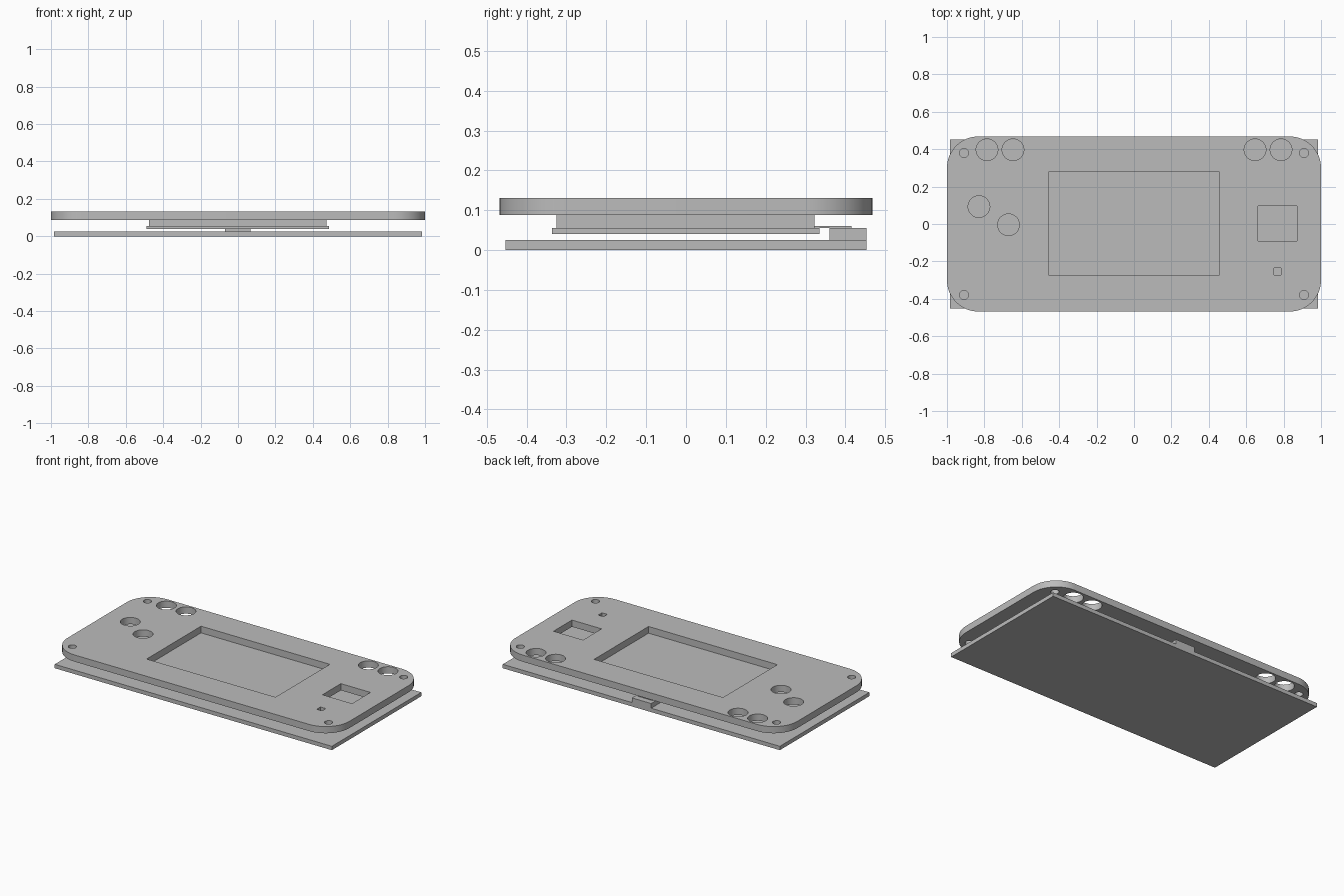
import bpy, bmesh
from math import pi, cos, sin, radians
from mathutils import Matrix

if "Cube" in bpy.data.objects:
    bpy.data.objects.remove(bpy.data.objects["Cube"], do_unlink=True)

grey = bpy.data.materials.new("mid_grey")
grey.use_nodes = True
GREY = (0.5, 0.5, 0.5, 1)
grey.diffuse_color = GREY
grey.node_tree.nodes["Principled BSDF"].inputs["Base Color"].default_value = GREY


def circle(x, y, r, n=48):
    return [(x + r * cos(2 * pi * i / n), y + r * sin(2 * pi * i / n)) for i in range(n)]


def rectangle(x0, x1, y0, y1):
    return [(x0, y0), (x1, y0), (x1, y1), (x0, y1)]


def rounded_rectangle(hx, hy, r, steps=16):
    points = []
    for quarter, (sx, sy) in enumerate([(1, 1), (-1, 1), (-1, -1), (1, -1)]):
        for i in range(steps + 1):
            a = (quarter + i / steps) * pi / 2
            points.append((sx * (hx - r) + r * cos(a), sy * (hy - r) + r * sin(a)))
    return points


def prism(name, outlines, z0, z1):
    """Extrude one or more closed outlines from z0 up to z1."""
    bm = bmesh.new()
    for outline in outlines:
        low = [bm.verts.new((x, y, z0)) for x, y in outline]
        high = [bm.verts.new((x, y, z1)) for x, y in outline]
        bm.faces.new(low[::-1])
        bm.faces.new(high)
        for i in range(len(low)):
            j = (i + 1) % len(low)
            bm.faces.new((low[i], low[j], high[j], high[i]))
    mesh = bpy.data.meshes.new(name)
    bm.to_mesh(mesh)
    bm.free()
    mesh.materials.append(grey)
    obj = bpy.data.objects.new(name, mesh)
    bpy.context.collection.objects.link(obj)
    return obj


# Circuit board, display stack and ribbon connector
prism("base_board", [rectangle(-0.983, 0.983, -0.453, 0.453)], 0, 0.025)
prism("display_board", [rectangle(-0.49, 0.487, -0.336, 0.335)], 0.04, 0.055)
prism("display_panel", [rectangle(-0.475, 0.472, -0.325, 0.322)], 0.055, 0.088)
prism("ribbon_connector", [rectangle(-0.07, 0.067, 0.36, 0.453)], 0.025, 0.055)
prism("ribbon_cable", [rectangle(-0.055, 0.052, 0.32, 0.415)], 0.055, 0.061)

# Front plate with openings
plate = prism("front_plate", [rounded_rectangle(1, 0.468, 0.168)], 0.088, 0.131)
openings = [rectangle(-0.457, 0.457, -0.273, 0.278),   # display window
            rectangle(0.662, 0.872, -0.09, 0.097),     # stick opening
            rectangle(0.749, 0.787, -0.272, -0.234),   # small switch
            circle(-0.829, 0.093, 0.058),              # face buttons
            circle(-0.671, -0.004, 0.058)]
for side in (-1, 1):
    openings += [circle(side * x, 0.397, 0.058) for x in (0.647, 0.786)]
    openings += [circle(side * 0.909, y, 0.024, 32) for y in (-0.38, 0.38)]

cutter = prism("opening_cutter", openings, 0.07, 0.15)
cutter.hide_render = True
cut = plate.modifiers.new("openings", 'BOOLEAN')
cut.operation = 'DIFFERENCE'
cut.solver = 'EXACT'
cut.object = cutter
bpy.ops.object.select_all(action='DESELECT')
bpy.context.view_layer.objects.active = plate
plate.select_set(True)
bpy.ops.object.modifier_apply(modifier=cut.name)
bpy.data.objects.remove(cutter, do_unlink=True)
bpy.ops.object.shade_smooth_by_angle(angle=radians(30))
